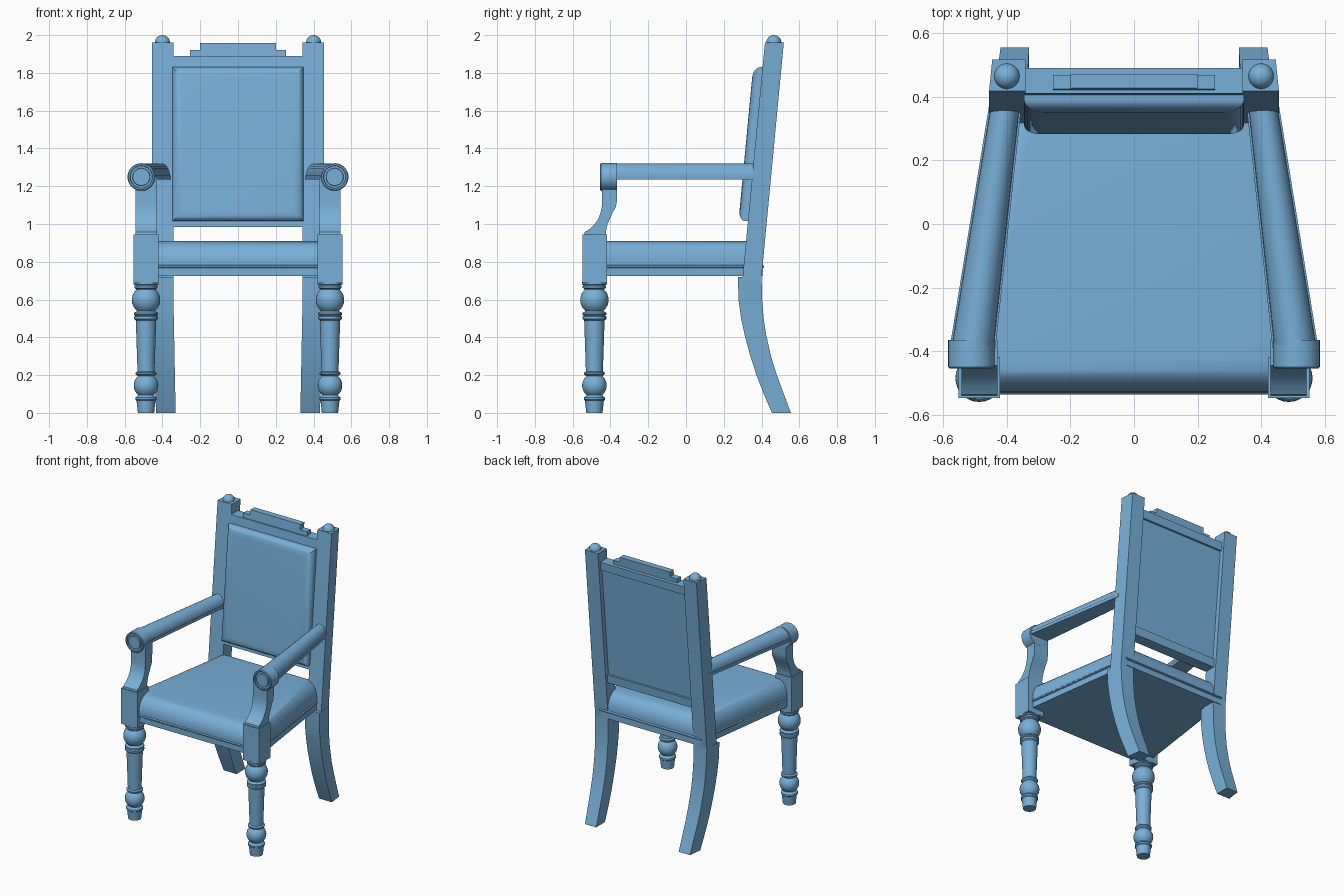
import bpy, bmesh, math

if "Cube" in bpy.data.objects:
    bpy.data.objects.remove(bpy.data.objects["Cube"])

mat = bpy.data.materials.new("light blue")
mat.diffuse_color = (0.19, 0.43, 0.68, 1)
mat.use_nodes = True
mat.node_tree.nodes["Principled BSDF"].inputs["Base Color"].default_value = mat.diffuse_color


def loft(name, rings, side=1, smooth=True):
    """Skin equal-length closed rings, cap both ends; side=-1 mirrors in x."""
    bm = bmesh.new()
    vs = [[bm.verts.new((side * x, y, z)) for x, y, z in r] for r in rings]
    n = len(rings[0])
    for a, b in zip(vs, vs[1:]):
        for i in range(n):
            j = (i + 1) % n
            bm.faces.new((a[i], a[j], b[j], b[i]))
    bm.faces.new(vs[0])
    bm.faces.new(vs[-1])
    bmesh.ops.recalc_face_normals(bm, faces=bm.faces)
    me = bpy.data.meshes.new(name)
    bm.to_mesh(me)
    bm.free()
    me.materials.append(mat)
    ob = bpy.data.objects.new(name, me)
    bpy.context.collection.objects.link(ob)
    if smooth:
        bpy.ops.object.select_all(action='DESELECT')
        ob.select_set(True)
        bpy.context.view_layer.objects.active = ob
        bpy.ops.object.shade_smooth_by_angle(angle=math.radians(35))
    return ob


def turned(name, cx, cy, cz, profile, side=1, axis='z', n=28):
    """Lathe (radius, distance) pairs around z or y."""
    rings = []
    for r, d in profile:
        ring = []
        for i in range(n):
            a = 2 * math.pi * i / n
            u, v = r * math.cos(a), r * math.sin(a)
            ring.append((cx + u, cy + v, cz + d) if axis == 'z' else (cx + u, cy + d, cz + v))
        rings.append(ring)
    return loft(name, rings, side)


def arc(r, z, a0, a1, n=8):
    """Ball profile between two latitudes."""
    return [(r * math.cos(math.radians(a0 + (a1 - a0) * i / n)),
             z + r * math.sin(math.radians(a0 + (a1 - a0) * i / n))) for i in range(n + 1)]


def quad(x0, x1, y0, y1, z):
    return [(x0, y0, z), (x1, y0, z), (x1, y1, z), (x0, y1, z)]


def lean(z):
    """Front plane of the tilted back."""
    return 0.30 + 0.095 * (z - 0.72)


def leaning_box(name, w, d0, d1, z0, z1):
    loft(name, [quad(-w, w, lean(z) + d0, lean(z) + d1, z) for z in (z0, z1)], smooth=False)


def seat_ring(z, front=0, side=0, back=0):
    """Trapezoid seat outline with insets."""
    yf, yb = -0.53 + front, 0.405 - back
    xf, xb = 0.53 - side, 0.402 - side
    return [(-xf, yf, z), (xf, yf, z), (xb, yb, z), (-xb, yb, z)]


# Seat rail, piping and rounded cushion
loft("seat_rail", [seat_ring(0.725, 0.005), seat_ring(0.768, 0.005)], smooth=False)
loft("seat_piping", [seat_ring(0.766), seat_ring(0.77, -0.006, -0.006, -0.008),
                     seat_ring(0.778, -0.006, -0.006, -0.008), seat_ring(0.784)])
cushion = [seat_ring(0.78)]
for i in range(9):
    t = math.pi / 2 * i / 8
    c = 1 - math.cos(t)
    cushion.append(seat_ring(0.80 + 0.11 * math.sin(t), 0.11 * c, 0.075 * c, 0.1 * c))
loft("seat_cushion", cushion)

# Back frame, rear panel and stepped crest
leaning_box("back_panel", 0.348, 0.0, 0.066, 1.03, 1.84)
leaning_box("back_bottom_rail", 0.348, 0.0, 0.08, 0.985, 1.045)
leaning_box("back_top_rail", 0.348, 0.0, 0.08, 1.83, 1.89)
leaning_box("crest_lower", 0.255, 0.01, 0.055, 1.88, 1.92)
leaning_box("crest_upper", 0.20, 0.01, 0.055, 1.88, 1.957)

# Padded back cushion with mitred rounded edges
pad = []
for i in range(-1, 9):
    t = math.pi / 2 * max(i, 0) / 8
    depth = 0 if i < 0 else 0.015 + 0.035 * math.sin(t)
    inset = 0.058 * (1 - math.cos(t))
    x, z0, z1 = 0.346 - inset, 1.015 + inset, 1.83 - inset
    pad.append([(px, lean(pz) - depth, pz) for px, pz in ((-x, z0), (x, z0), (x, z1), (-x, z1))])
loft("back_cushion", pad)

leg_profile = ([(0.043, 0), (0.05, 0.065), (0.056, 0.07), (0.056, 0.082), (0.046, 0.088)]
               + arc(0.065, 0.145, -50, 50)
               + [(0.05, 0.2), (0.055, 0.205), (0.055, 0.213), (0.045, 0.22), (0.054, 0.49),
                  (0.063, 0.497), (0.063, 0.51), (0.056, 0.515), (0.063, 0.52), (0.063, 0.53),
                  (0.054, 0.535)]
               + arc(0.075, 0.598, -50, 46)
               + [(0.054, 0.657), (0.062, 0.662), (0.062, 0.672), (0.056, 0.676),
                  (0.066, 0.68), (0.066, 0.692)])

scroll_profile = [(0.073, 0.045), (0.073, -0.04), (0.068, -0.045), (0.060, -0.045),
                  (0.058, -0.036), (0.047, -0.036), (0.045, -0.045)]

# Back leg stations: z, front y, back y, inner x, outer x
leg_path = [(0, 0.455, 0.555, 0.33, 0.425), (0.1, 0.412, 0.518, 0.332, 0.43),
            (0.2, 0.373, 0.481, 0.334, 0.435), (0.3, 0.341, 0.45, 0.336, 0.439),
            (0.41, 0.311, 0.425, 0.338, 0.443), (0.5, 0.292, 0.411, 0.340, 0.446),
            (0.6, 0.278, 0.403, 0.341, 0.449), (0.72, 0.275, 0.40, 0.342, 0.452)]

# Arm support side profile: z, front y, back y
support_path = [(0.94, -0.54, -0.425), (0.957, -0.537, -0.424), (0.975, -0.508, -0.421),
                (1.0, -0.483, -0.415), (1.03, -0.463, -0.402), (1.06, -0.452, -0.388),
                (1.09, -0.446, -0.372), (1.12, -0.445, -0.366), (1.25, -0.445, -0.365)]

for s, tag in ((1, "right"), (-1, "left")):
    # Front leg, block and arm support
    turned("front_leg_" + tag, 0.487, -0.485, 0, leg_profile, s)
    loft("front_block_" + tag, [quad(0.422, 0.552, -0.548, -0.418, z) for z in (0.688, 0.945)], s, False)
    loft("arm_support_" + tag, [quad(0.43, 0.543, f, b, z) for z, f, b in support_path], s)

    # Curved back leg, leaning post and ball finial
    loft("back_leg_" + tag, [[(i, f, z), (o + 0.008, f, z), (o - 0.005, b, z), (i, b, z)]
                             for z, f, b, i, o in leg_path], s)
    loft("back_post_" + tag, [[(0.342, lean(z), z), (0.456, lean(z), z),
                               (0.446, lean(z) + 0.1, z), (0.342, lean(z) + 0.1, z)]
                              for z in (0.72, 1.962)], s, False)
    turned("finial_" + tag, 0.4, 0.465, 1.96, arc(0.04, 0, -30, 88, 10), s)

    # Armrest: flat board with domed top, tapering to the back
    board, dome = [], []
    for y, cx, w in ((-0.39, 0.508, 0.066), (0.38, 0.404, 0.045)):
        b = w + 0.006
        board.append([(cx - b, y, 1.235), (cx + b, y, 1.235), (cx + b, y, 1.256), (cx - b, y, 1.256)])
        dome.append([(cx + w * math.cos(math.pi * k / 14), y, 1.255 + 0.065 * math.sin(math.pi * k / 14))
                     for k in range(15)])
    loft("arm_board_" + tag, board, s, False)
    loft("arm_top_" + tag, dome, s)
    turned("arm_scroll_" + tag, 0.512, -0.41, 1.249, scroll_profile, s, 'y', 32)
